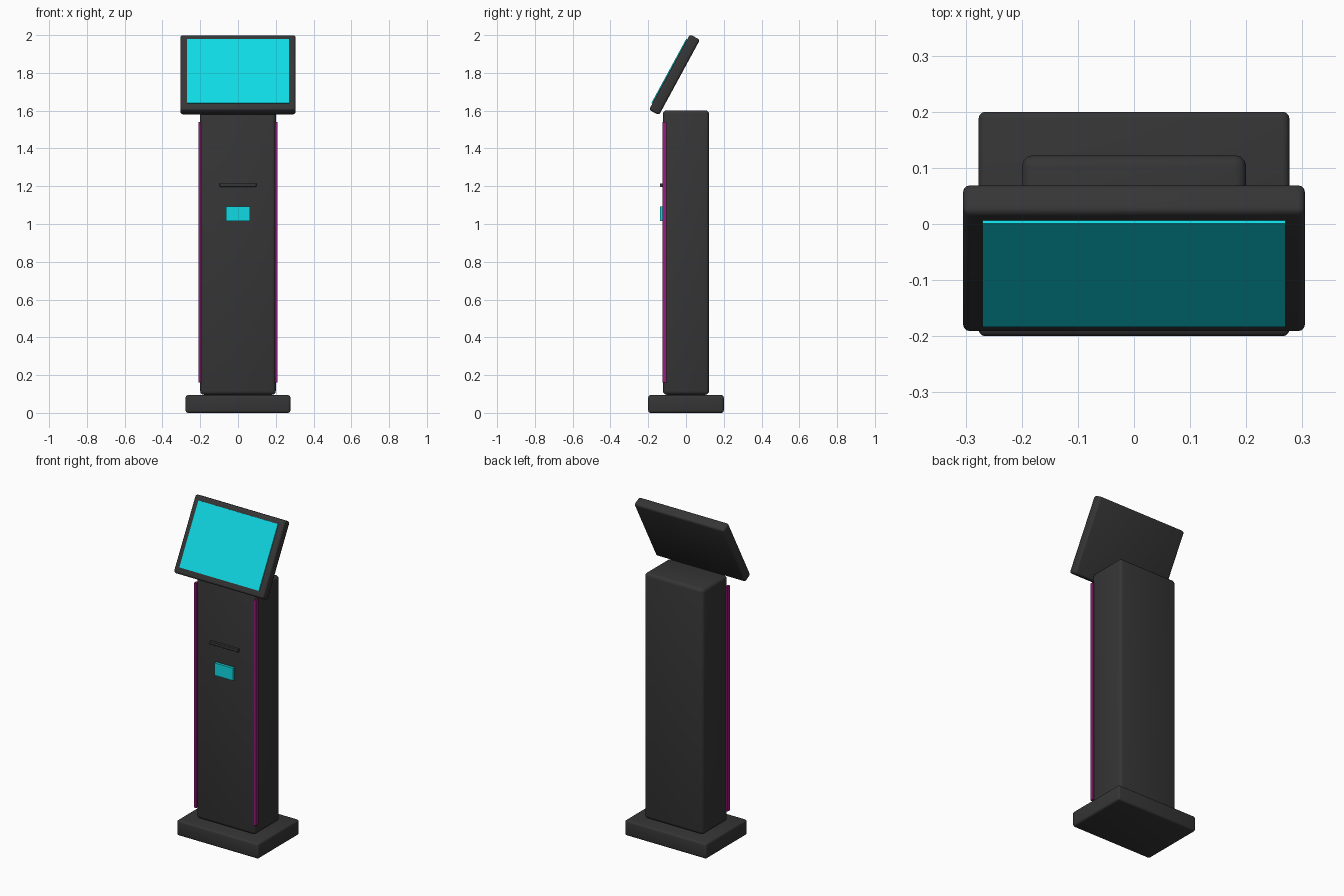
import bpy
import math
from mathutils import Matrix, Vector

if "Cube" in bpy.data.objects:
    bpy.data.objects.remove(bpy.data.objects["Cube"], do_unlink=True)


def material(name, r, g, b):
    mat = bpy.data.materials.new(name)
    mat.use_nodes = True
    mat.diffuse_color = (r, g, b, 1)
    mat.node_tree.nodes["Principled BSDF"].inputs["Base Color"].default_value = (r, g, b, 1)
    return mat


charcoal = material("charcoal casing", 0.036, 0.036, 0.036)
cyan = material("cyan display", 0.005, 0.70, 0.78)
magenta = material("magenta light", 0.33, 0.01, 0.2)


def box(name, size, center, mat, radius=0.0, tilt=0.0):
    """Box with optional rounded edges, tilted about the x axis."""
    bpy.ops.mesh.primitive_cube_add(size=1)
    ob = bpy.context.object
    ob.name = name
    ob.data.transform(Matrix.Diagonal((*size, 1)))
    ob.location = center
    ob.rotation_euler.x = tilt
    ob.data.materials.append(mat)
    if radius:
        bevel = ob.modifiers.new("rounded edges", "BEVEL")
        bevel.width = radius
        bevel.segments = 3
        bpy.ops.object.modifier_apply(modifier=bevel.name)
        bpy.ops.object.shade_smooth_by_angle(angle=math.radians(35))
    return ob


# Foot and column
box("base", (0.554, 0.40, 0.094), (0, 0, 0.047), charcoal, 0.012)
box("column", (0.40, 0.245, 1.506), (0, 0, 0.849), charcoal, 0.02)

# Light strips along the front corners
for side, x in (("right", -0.203), ("left", 0.203)):
    box(side + "_light_strip", (0.014, 0.022, 1.38), (x, -0.114, 0.85), magenta)

# Slot and small reader on the front of the column
box("card_slot", (0.194, 0.02, 0.018), (0, -0.128, 1.206), charcoal, 0.003)
box("reader_panel", (0.126, 0.02, 0.076), (0, -0.128, 1.054), cyan)

# Tilted monitor
tilt = -math.radians(28.5)
center = Vector((0, -0.061, 1.79))
turn = Matrix.Rotation(tilt, 3, "X")
box("monitor_casing", (0.61, 0.06, 0.454), center, charcoal, 0.013, tilt)
box("monitor_screen", (0.54, 0.009, 0.387), center + turn @ Vector((0, -0.0315, 0.003)),
    cyan, 0, tilt)
